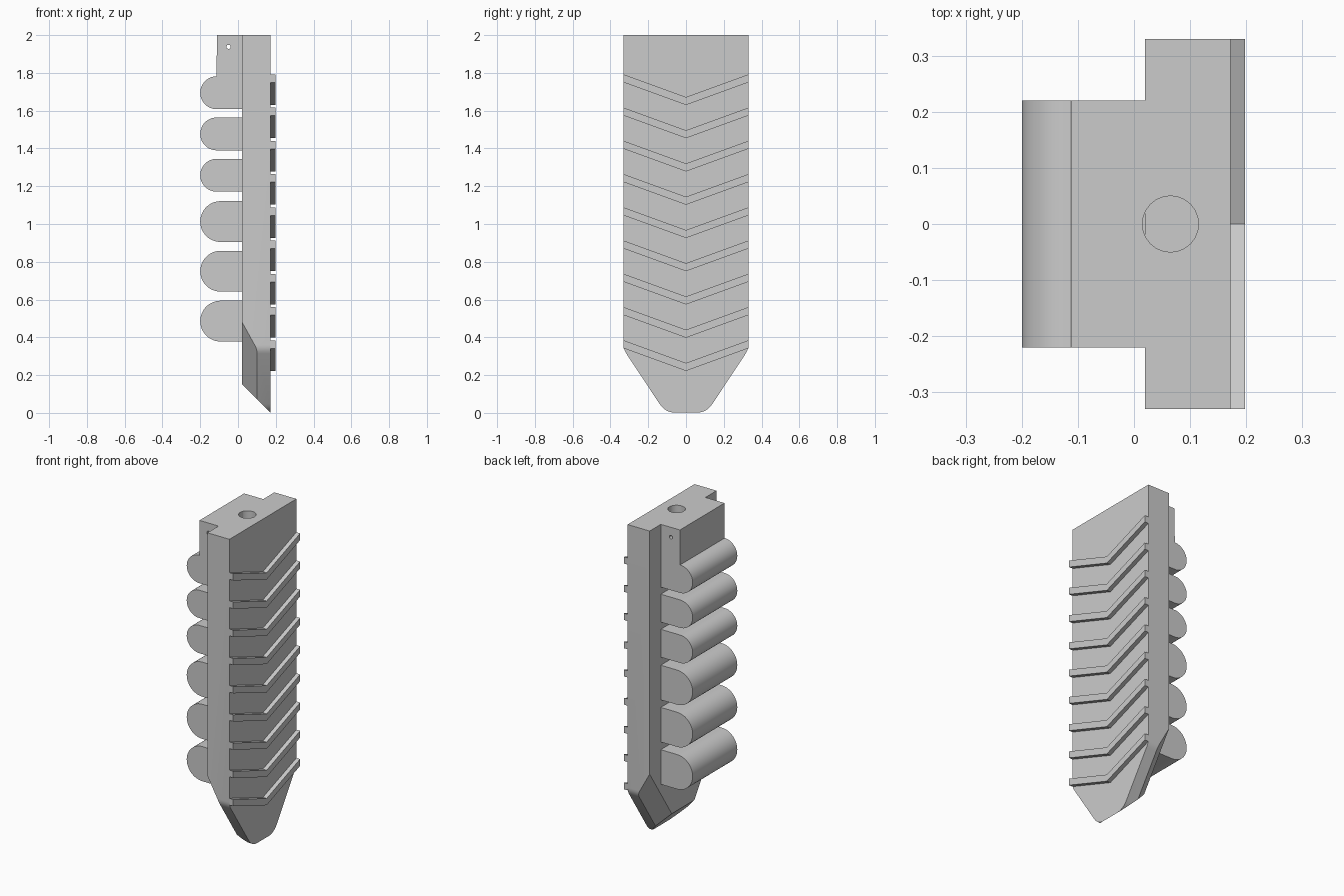
import bpy, bmesh, math
from mathutils import Vector

if "Cube" in bpy.data.objects:
    bpy.data.objects.remove(bpy.data.objects["Cube"], do_unlink=True)

GREY = (0.6, 0.6, 0.6, 1)
mat = bpy.data.materials.new("plain grey")
mat.use_nodes = True
mat.diffuse_color = GREY
mat.node_tree.nodes["Principled BSDF"].inputs["Base Color"].default_value = GREY

BACK, FACE, RIB = 0.02, 0.172, 0.198      # x of the plate back, plate face and rib face
HALF, LOBE_HALF = 0.33, 0.22              # half widths in y


def finish(name, bm):
    bmesh.ops.recalc_face_normals(bm, faces=bm.faces[:])
    mesh = bpy.data.meshes.new(name)
    bm.to_mesh(mesh)
    bm.free()
    mesh.materials.append(mat)
    obj = bpy.data.objects.new(name, mesh)
    bpy.context.collection.objects.link(obj)
    return obj


def prism(points, axis, lo, hi):
    """Extrude a profile along x (points are y, z), y (x, z) or z (x, y)."""
    place = {"x": lambda a, b, t: (t, a, b),
             "y": lambda a, b, t: (a, t, b),
             "z": lambda a, b, t: (a, b, t)}[axis]
    bm = bmesh.new()
    face = bm.faces.new([bm.verts.new(place(a, b, lo)) for a, b in points])
    new = bmesh.ops.extrude_face_region(bm, geom=[face])["geom"]
    bmesh.ops.translate(bm, vec=place(0, 0, hi - lo),
                        verts=[v for v in new if isinstance(v, bmesh.types.BMVert)])
    return bm


def arc(cx, cy, r, start, end, n):
    angles = [math.radians(start + (end - start) * i / n) for i in range(n + 1)]
    return [(cx + r * math.cos(a), cy + r * math.sin(a)) for a in angles]


def soft_corner(p, q, r, n=6):
    ts = [i / n for i in range(n + 1)]
    return [tuple((1 - t) ** 2 * a + 2 * t * (1 - t) * b + t * t * c
                  for a, b, c in zip(p, q, r)) for t in ts]


def shave(bm, point, normal):
    """Cut away everything on the outer side of a plane and cap the cut."""
    bmesh.ops.bisect_plane(bm, geom=bm.verts[:] + bm.edges[:] + bm.faces[:],
                           plane_co=point, plane_no=normal, clear_outer=True)
    bmesh.ops.holes_fill(bm, edges=[e for e in bm.edges if e.is_boundary])


def activate(obj):
    bpy.ops.object.select_all(action="DESELECT")
    obj.select_set(True)
    bpy.context.view_layer.objects.active = obj


def drill(obj, cutter):
    mod = obj.modifiers.new("hole", "BOOLEAN")
    mod.operation, mod.solver, mod.object = "DIFFERENCE", "EXACT", cutter
    activate(obj)
    bpy.ops.object.modifier_apply(modifier=mod.name)


# Main plate: long slab with a rounded, tapered tip
side = [(HALF, 2)]
side += soft_corner((HALF, 0.36), (HALF, 0.335), (0.316, 0.314), 4)
side += soft_corner((0.14, 0.048), (0.109, 0), (0.05, 0))
bm = prism(side + [(-y, z) for y, z in reversed(side)], "x", BACK, FACE)
for s in (1, -1):
    shave(bm, (0.11, s * HALF, 0.32), Vector((-1, s * 0.834, -0.551)).normalized())
shave(bm, (FACE, 0, 0.001), Vector((-1, 0, -1)).normalized())
plate = finish("main_plate", bm)
parts = [plate]

# Rounded lobes on the back; the topmost one carries the neck block
lobes = [(1.695, 0.087), (1.477, 0.087), (1.258, 0.087),
         (1.013, 0.108), (0.75, 0.108), (0.486, 0.108)]
for i, (z, r) in enumerate(lobes):
    profile = arc(-0.2 + r, z, r, 90, 270, 24) + [(BACK, z - r)]
    profile += [(BACK, 2), (-0.112, 2)] if i == 0 else [(BACK, z + r)]
    name = "neck_and_top_lobe" if i == 0 else f"lobe_{i + 1}"
    parts.append(finish(name, prism(profile, "y", -LOBE_HALF, LOBE_HALF)))
neck = parts[1]

# Chevron ribs on the face
for i in range(9):
    top = 1.672 - 0.176 * i
    low = top - 0.042
    chevron = [(-HALF, top + 0.12), (0, top), (HALF, top + 0.12),
               (HALF, low + 0.12), (0, low), (-HALF, low + 0.12)]
    parts.append(finish(f"chevron_rib_{i + 1}", prism(chevron, "x", FACE, RIB)))

# Top socket and cross pin hole
socket = finish("socket_cutter", prism(arc(0.065, 0, 0.05, 0, 345, 23), "z", 1.6, 2.1))
pin = finish("pin_cutter", prism(arc(-0.05, 1.938, 0.011, 0, 337.5, 15), "y", -0.4, 0.4))
drill(plate, socket)
drill(neck, socket)
drill(neck, pin)
for cutter in (socket, pin):
    bpy.data.objects.remove(cutter, do_unlink=True)

# Smooth the curves, keep the edges crisp
for obj in parts:
    activate(obj)
    bpy.ops.object.shade_smooth_by_angle(angle=math.radians(25))
